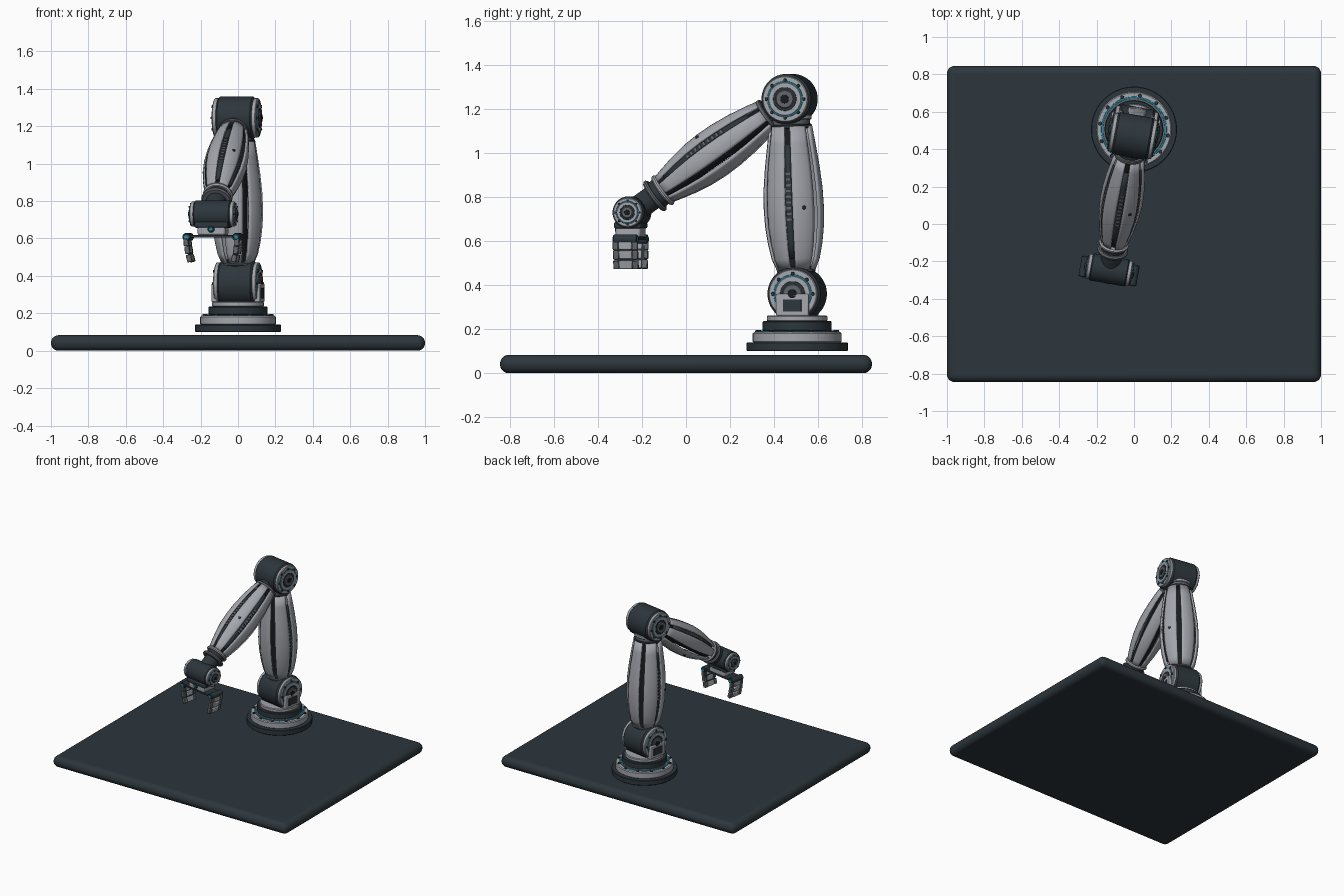
import bpy, bmesh, math
from mathutils import Matrix, Vector

if "Cube" in bpy.data.objects:
    bpy.data.objects.remove(bpy.data.objects["Cube"])


def material(name, rgb):
    m = bpy.data.materials.new(name)
    m.diffuse_color = (*rgb, 1)
    m.use_nodes = True
    m.node_tree.nodes["Principled BSDF"].inputs["Base Color"].default_value = m.diffuse_color
    return m


SLATE = material("dark slate", (0.026, 0.037, 0.045))
LIGHT = material("light grey metal", (0.37, 0.385, 0.42))
MID = material("mid grey metal", (0.12, 0.13, 0.145))
BLACK = material("near black", (0.010, 0.012, 0.014))
BLUE = material("cyan accent", (0.015, 0.25, 0.36))

# Whole arm is yawed on its pedestal
ARM = Matrix.Translation((0, 0.505, 0)) @ Matrix.Rotation(math.radians(-10), 4, 'Z')


def finish(bm, name, mat, mtx, bevel=0, solid=0, angle=35):
    bmesh.ops.recalc_face_normals(bm, faces=bm.faces)
    me = bpy.data.meshes.new(name)
    bm.to_mesh(me)
    bm.free()
    ob = bpy.data.objects.new(name, me)
    bpy.context.collection.objects.link(ob)
    ob.matrix_world = mtx
    me.materials.append(mat)
    bpy.context.view_layer.objects.active = ob
    for o in bpy.context.selected_objects:
        o.select_set(False)
    ob.select_set(True)
    bpy.ops.object.shade_smooth_by_angle(angle=math.radians(angle))
    if solid:
        m = ob.modifiers.new("thickness", 'SOLIDIFY')
        m.thickness, m.offset = solid, 0
    if bevel:
        m = ob.modifiers.new("bevel", 'BEVEL')
        m.width, m.segments = bevel, 2
    return ob


def lathe(name, profile, mat, mtx, segs=48):
    """Closed solid turned around local z from (radius, height) points."""
    bm = bmesh.new()
    rings = [[bm.verts.new((r * math.cos(2 * math.pi * i / segs),
                            r * math.sin(2 * math.pi * i / segs), z))
              for i in range(segs)] for r, z in profile]
    for a, b in zip(rings, rings[1:]):
        for i in range(segs):
            j = (i + 1) % segs
            bm.faces.new((a[i], a[j], b[j], b[i]))
    bm.faces.new(rings[0])
    bm.faces.new(rings[-1])
    return finish(bm, name, mat, mtx)


def disc(name, r, z0, z1, mat, mtx, c=0.004, segs=48):
    return lathe(name, [(r - c, z0), (r, z0 + c), (r, z1 - c), (r - c, z1)], mat, mtx, segs)


def box(name, size, loc, mat, mtx, bevel=0.005, tilt=0):
    bm = bmesh.new()
    bmesh.ops.create_cube(bm, size=1)
    bmesh.ops.scale(bm, vec=size, verts=bm.verts)
    return finish(bm, name, mat, mtx @ Matrix.Translation(loc) @ Matrix.Rotation(tilt, 4, 'Y'), bevel)


def bolts(name, n, radius, z, r, mat, mtx, h=0.008):
    bm = bmesh.new()
    for i in range(n):
        a = 2 * math.pi * i / n
        bmesh.ops.create_cone(bm, cap_ends=True, segments=8, radius1=r, radius2=r * 0.8, depth=h,
                              matrix=Matrix.Translation((radius * math.cos(a), radius * math.sin(a), z)))
    return finish(bm, name, mat, mtx)


def frame(origin, direction):
    z = Vector(direction).normalized()
    x = Vector((1, 0, 0))
    y = z.cross(x)
    return ARM @ Matrix.Translation(origin) @ Matrix((x, y, z)).transposed().to_4x4()


def joint(name, centre, R, half):
    """Barrel across the arm with matching stepped caps on both ends."""
    base = ARM @ Matrix.Translation(centre)
    c = R * 0.12
    barrel = base @ Matrix.Rotation(math.pi / 2, 4, 'Y')
    h = half * 0.82
    lathe(name + "_barrel", [(R - c, -h), (R, -h + c), (R, h - c), (R - c, h)], SLATE, barrel)
    for s, side in ((1, "right"), (-1, "left")):
        m = base @ Matrix.Rotation(s * math.pi / 2, 4, 'Y')
        n = f"{name}_{side}"
        disc(n + "_cap", R * 0.92, h - 0.01, half - 0.006, LIGHT, m)
        disc(n + "_accent_ring", R * 0.72, h, half - 0.003, BLUE, m, 0.001)
        disc(n + "_cover", R * 0.66, h, half, LIGHT, m, 0.002)
        disc(n + "_groove", R * 0.47, h, half + 0.002, SLATE, m, 0.001)
        disc(n + "_hub", R * 0.37, h, half + 0.007, MID, m)
        disc(n + "_hub_centre", R * 0.17, h, half + 0.01, BLACK, m, 0.001, 24)
        bolts(n + "_bolts", 8, R * 0.75, half - 0.003, R * 0.075, SLATE, m)


def strip(name, profile, a0, a1, k, mat, mtx, thick, n=6):
    """Curved shell panel between two angles (degrees), following the profile."""
    bm = bmesh.new()
    rows = []
    for r, z in profile:
        rows.append([bm.verts.new((k * r * math.cos(a), k * r * math.sin(a), z))
                     for a in (math.radians(a0 + (a1 - a0) * i / n) for i in range(n + 1))])
    for a, b in zip(rows, rows[1:]):
        for i in range(n):
            bm.faces.new((a[i], a[i + 1], b[i + 1], b[i]))
    return finish(bm, name, mat, mtx, solid=thick)


def limb(name, profile, mtx, first_slit, gap, rails):
    """Six shell panels round a thin core, with ribbed rails in some slits."""
    z0, z1 = profile[0][1], profile[-1][1]
    lathe(name + "_core", [(0.05, z0 - 0.02), (0.055, (z0 + z1) / 2), (0.05, z1 + 0.02)], BLACK, mtx, 24)
    for i in range(6):
        a = first_slit + 60 * i
        strip(f"{name}_shell_{i + 1}", profile, a + gap, a + 60 - gap, 1, LIGHT, mtx, 0.012)
    inner = profile[1:-1]
    for a in rails:
        strip(f"{name}_rail", inner, a - gap - 1, a + gap + 1, 0.92, SLATE, mtx, 0.01, 2)
        turn = mtx @ Matrix.Rotation(math.radians(a), 4, 'Z')
        for j in range(9):
            z = z0 + (z1 - z0) * (0.35 + 0.04 * j)
            lo, hi = next(((p, q) for p, q in zip(profile, profile[1:]) if p[1] <= z <= q[1]))
            r = lo[0] + (hi[0] - lo[0]) * (z - lo[1]) / (hi[1] - lo[1])
            box(name + "_rib", (0.012, r * 0.2, 0.010), (r * 0.95, 0, z), MID, turn, 0)
    for i in (0, 3):
        a = math.radians(first_slit + 30 + 60 * i)
        r, z = profile[4]
        m = mtx @ Matrix.Translation((r * math.cos(a), r * math.sin(a), z)) \
            @ Matrix.Rotation(a, 4, 'Z') @ Matrix.Rotation(math.pi / 2, 4, 'Y')
        disc(name + "_shell_screw", 0.009, -0.005, 0.010, SLATE, m, 0.002, 12)


# Table slab with rounded rim
bm = bmesh.new()
bmesh.ops.create_cube(bm, size=1)
bmesh.ops.scale(bm, vec=(2, 1.69, 0.083), verts=bm.verts)
slab = finish(bm, "table_slab", SLATE, Matrix.Translation((0, 0, 0.0415)), bevel=0.04)
slab.modifiers["bevel"].segments = 5

# Stepped pedestal
disc("pedestal_foot", 0.23, 0.10, 0.14, SLATE, ARM, 0.004, 64)
disc("pedestal_lower_ring", 0.202, 0.138, 0.187, LIGHT, ARM, 0.006, 64)
disc("pedestal_accent_ring", 0.176, 0.18, 0.192, BLUE, ARM, 0.001, 64)
disc("pedestal_inner_plate", 0.167, 0.18, 0.194, MID, ARM, 0.001, 64)
bolts("pedestal_bolts", 12, 0.184, 0.189, 0.011, SLATE, ARM, 0.012)
disc("pedestal_turntable", 0.157, 0.19, 0.237, SLATE, ARM, 0.005, 64)
disc("pedestal_top_ring", 0.138, 0.235, 0.262, LIGHT, ARM, 0.005, 64)

# Three joints
SHOULDER, ELBOW, WRIST = (0, 0, 0.36), (0, 0.035, 1.245), (0, -0.762, 0.73)
ELBOW = (0, 0.035 * -1, 1.245)
joint("shoulder", SHOULDER, 0.122, 0.122)
joint("elbow", ELBOW, 0.114, 0.125)
joint("wrist", WRIST, 0.073, 0.125)

# Shoulder yoke brackets with a recessed window
for s in (1, -1):
    box("shoulder_bracket", (0.03, 0.15, 0.10), (s * 0.117, 0, 0.31), LIGHT, ARM, 0.006)
    box("bracket_window", (0.006, 0.085, 0.055), (s * 0.132, 0, 0.307), SLATE, ARM, 0.001)

# Upright limb
up = frame(SHOULDER, Vector(ELBOW) - Vector(SHOULDER))
limb("upper_arm", [(0.082, 0.11), (0.103, 0.16), (0.118, 0.23), (0.128, 0.31), (0.131, 0.39), (0.128, 0.48),
                   (0.118, 0.58), (0.104, 0.68), (0.092, 0.76)], up, 0, 7, (0, 180))
disc("upper_arm_bottom_neck", 0.078, 0.07, 0.125, SLATE, up)
disc("upper_arm_bottom_ring", 0.088, 0.098, 0.112, MID, up)
disc("upper_arm_top_collar", 0.097, 0.75, 0.77, SLATE, up)
disc("upper_arm_top_spacer", 0.088, 0.76, 0.80, MID, up)
disc("upper_arm_top_ring", 0.097, 0.79, 0.812, LIGHT, up)
disc("upper_arm_top_neck", 0.075, 0.80, 0.86, SLATE, up)

# Forearm limb
fore = frame(ELBOW, Vector(WRIST) - Vector(ELBOW))
limb("forearm", [(0.070, 0.12), (0.085, 0.19), (0.098, 0.27), (0.107, 0.36), (0.109, 0.44), (0.104, 0.52),
                 (0.091, 0.60), (0.075, 0.67), (0.062, 0.72)], fore, 30, 9, (30, 90, 150))
disc("forearm_rear_neck", 0.065, 0.06, 0.14, SLATE, fore)
disc("forearm_rear_ring", 0.080, 0.115, 0.135, MID, fore)
disc("forearm_front_ring_1", 0.080, 0.705, 0.727, LIGHT, fore, 0.007)
disc("forearm_front_spacer", 0.066, 0.715, 0.76, SLATE, fore)
disc("forearm_front_ring_2", 0.082, 0.75, 0.772, MID, fore, 0.007)
disc("forearm_front_neck", 0.055, 0.77, 0.86, SLATE, fore)

# Gripper: palm, cross plate and mirrored fingers
hand = ARM @ Matrix.Translation((0, -0.768, 0))
box("palm_block", (0.15, 0.115, 0.06), (0, 0, 0.648), LIGHT, hand, 0.01)
box("palm_collar", (0.18, 0.125, 0.03), (0, 0, 0.672), SLATE, hand, 0.008)
box("cross_plate", (0.26, 0.10, 0.014), (0, 0, 0.611), SLATE, hand, 0.003)
palm_face = hand @ Matrix.Translation((0, -0.055, 0.65)) @ Matrix.Rotation(math.pi / 2, 4, 'X')
disc("palm_sensor", 0.018, 0, 0.012, SLATE, palm_face, 0.002, 20)
disc("palm_sensor_lens", 0.010, 0, 0.015, BLUE, palm_face, 0.001, 16)
for s in (1, -1):
    knuckle = hand @ Matrix.Translation((s * 0.135, 0, 0.608)) @ Matrix.Rotation(math.pi / 2, 4, 'X')
    disc("finger_knuckle", 0.022, -0.055, 0.055, SLATE, knuckle, 0.003, 20)
    disc("knuckle_accent", 0.013, -0.058, 0.058, BLUE, knuckle, 0.001, 16)
    for x, z, t in ((0.138, 0.580, 0.05), (0.132, 0.538, 0.15), (0.122, 0.494, 0.25)):
        box("finger_segment", (0.03, 0.06, 0.038), (s * x, 0, z), LIGHT, hand, 0.005, s * t)
        for e in (1, -1):
            box("finger_side_pad", (0.026, 0.026, 0.040), (s * x, e * 0.044, z), MID, hand, 0.004, s * t)
    box("finger_spine", (0.014, 0.09, 0.13), (s * 0.126, 0, 0.54), SLATE, hand, 0.002, s * 0.15)
